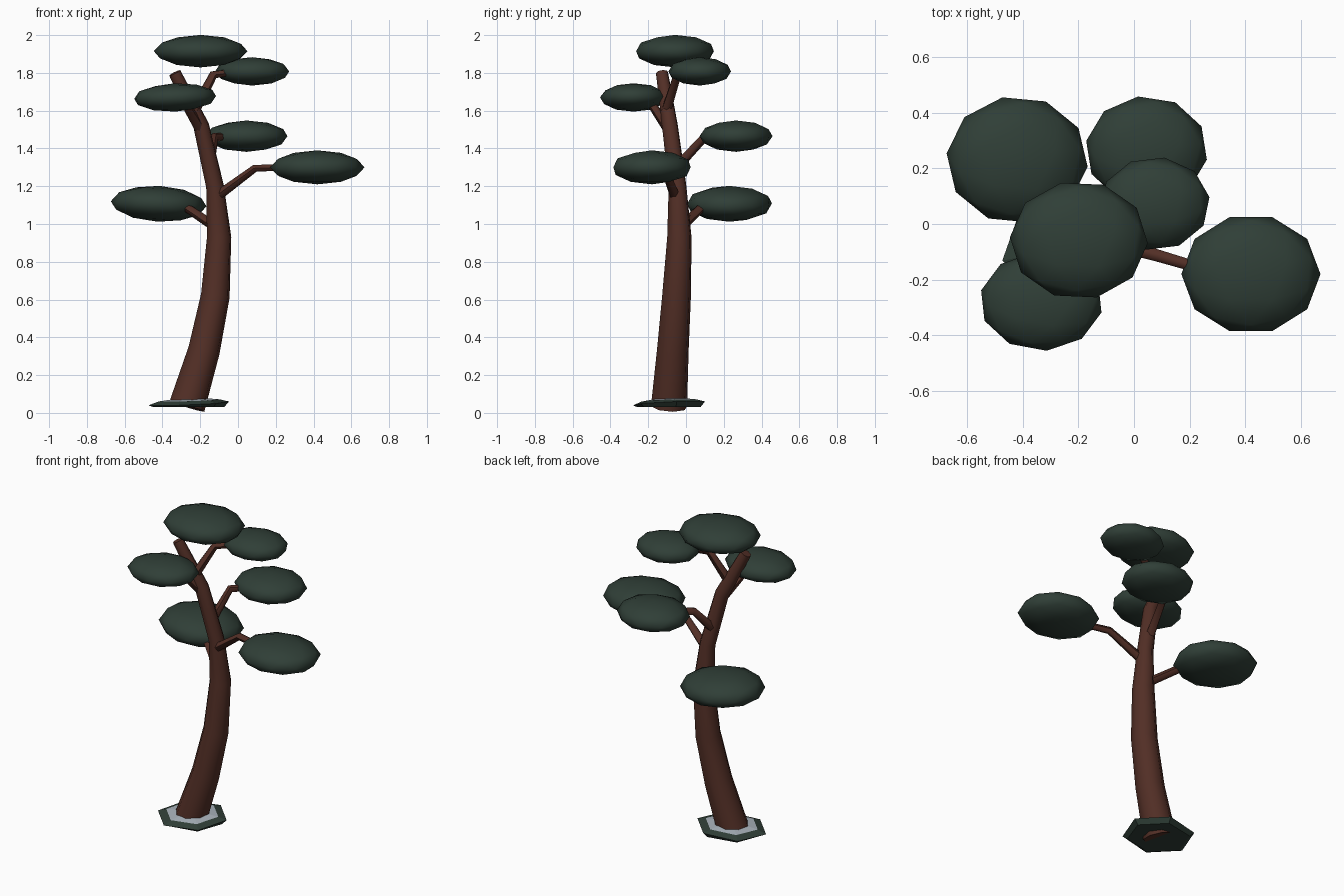
import bpy, bmesh, math
from mathutils import Vector

if "Cube" in bpy.data.objects:
    bpy.data.objects.remove(bpy.data.objects["Cube"], do_unlink=True)


def material(name, rgb):
    m = bpy.data.materials.new(name)
    m.use_nodes = True
    m.diffuse_color = (*rgb, 1)
    bsdf = m.node_tree.nodes["Principled BSDF"]
    bsdf.inputs["Base Color"].default_value = (*rgb, 1)
    bsdf.inputs["Roughness"].default_value = 0.9
    return m


BARK = material("bark brown", (0.085, 0.028, 0.019))
GREEN = material("needle green", (0.029, 0.049, 0.038))
SNOW = material("pale snow", (0.40, 0.45, 0.50))


def select(obj):
    bpy.ops.object.select_all(action='DESELECT')
    obj.select_set(True)
    bpy.context.view_layer.objects.active = obj


def limb(name, radius, points, resolution=1):
    """Tapered tube through (x, y, z, thickness) points."""
    curve = bpy.data.curves.new(name, 'CURVE')
    curve.dimensions = '3D'
    curve.bevel_depth = radius
    curve.bevel_resolution = resolution
    curve.use_fill_caps = True
    spline = curve.splines.new('POLY')
    spline.points.add(len(points) - 1)
    for p, (x, y, z, r) in zip(spline.points, points):
        p.co = (x, y, z, 1)
        p.radius = r
    obj = bpy.data.objects.new(name, curve)
    bpy.context.collection.objects.link(obj)
    select(obj)
    bpy.ops.object.convert(target='MESH')
    obj = bpy.context.object
    obj.data.materials.clear()
    obj.data.materials.append(BARK)
    bpy.ops.object.shade_smooth_by_angle(angle=math.radians(60))
    return obj


def pad(name, centre, size, turn, tilt=0):
    """Flattened foliage cushion."""
    bpy.ops.mesh.primitive_ico_sphere_add(subdivisions=2, radius=1)
    obj = bpy.context.object
    obj.name = name
    for v in obj.data.vertices:
        a = math.radians(turn)
        x, y, z = v.co
        v.co = Vector((x * math.cos(a) - y * math.sin(a),
                       x * math.sin(a) + y * math.cos(a), z)) * Vector(size).to_3d().length
        v.co = [c / Vector(size).length * s for c, s in zip(v.co, size)]
    obj.location = centre
    obj.rotation_euler.y = math.radians(tilt)
    obj.data.materials.append(GREEN)
    bpy.ops.object.shade_smooth()
    return obj


# Leaning trunk
limb("trunk", 0.1, [
    (-0.27, -0.09, 0.035, 0.98), (-0.18, -0.07, 0.33, 0.86),
    (-0.12, -0.05, 0.62, 0.78), (-0.1, -0.035, 0.93, 0.66),
    (-0.122, -0.045, 1.2, 0.48), (-0.195, -0.085, 1.52, 0.43),
    (-0.335, -0.127, 1.8, 0.33)], 2)

# Branches
limb("left_low_branch", 0.024, [
    (-0.1, -0.04, 0.97, 1.1), (-0.27, 0.08, 1.085, 1), (-0.36, 0.16, 1.1, 0.8)])
limb("right_long_branch", 0.024, [
    (-0.12, -0.055, 1.14, 1.2), (0.09, -0.115, 1.295, 0.9), (0.26, -0.165, 1.3, 0.8)])
limb("back_branch", 0.026, [
    (-0.155, -0.06, 1.29, 1.1), (-0.125, 0.1, 1.46, 0.9), (0.02, 0.22, 1.465, 0.7)])
limb("front_branch", 0.026, [
    (-0.18, -0.07, 1.47, 1.2), (-0.275, -0.18, 1.63, 0.9), (-0.32, -0.26, 1.66, 0.7)])
limb("upper_branch", 0.026, [
    (-0.23, -0.105, 1.6, 1.1), (-0.13, -0.045, 1.79, 0.9), (0.02, 0.04, 1.81, 0.7)])

# Foliage cushions
pad("left_low_foliage", (-0.42, 0.23, 1.107), (0.255, 0.23, 0.095), 12, 3)
pad("right_foliage", (0.42, -0.18, 1.3), (0.25, 0.215, 0.09), 18)
pad("back_foliage", (0.045, 0.265, 1.465), (0.22, 0.195, 0.083), 8)
pad("front_foliage", (-0.333, -0.278, 1.67), (0.222, 0.178, 0.075), 5, -2)
pad("upper_foliage", (0.075, 0.073, 1.808), (0.198, 0.168, 0.075), 26)
pad("crown_foliage", (-0.198, -0.058, 1.915), (0.248, 0.213, 0.086), 15)

# Ground tuft: six-sided rim with a snowy top
bm = bmesh.new()


def ring(radius, height, lean):
    verts = []
    for i in range(6):
        a = math.radians(60 * i + 12)
        x, y = math.cos(a) * radius, math.sin(a) * radius * 0.92
        verts.append(bm.verts.new((x - 0.26, y - 0.09, height + lean * (x + y))))
    return verts


low, rim, cap = ring(0.19, 0.03, 0), ring(0.218, 0.05, 0.04), ring(0.165, 0.066, 0.03)
bm.faces.new(low[::-1])
for a, b in ((low, rim), (rim, cap)):
    for i in range(6):
        j = (i + 1) % 6
        bm.faces.new((a[i], a[j], b[j], b[i]))
peak = bm.verts.new((-0.26, -0.09, 0.085))
for i in range(6):
    face = bm.faces.new((cap[i], cap[(i + 1) % 6], peak))
    face.material_index = 1
mesh = bpy.data.meshes.new("ground_tuft")
bm.to_mesh(mesh)
bm.free()
mesh.materials.append(GREEN)
mesh.materials.append(SNOW)
tuft = bpy.data.objects.new("ground_tuft", mesh)
bpy.context.collection.objects.link(tuft)
